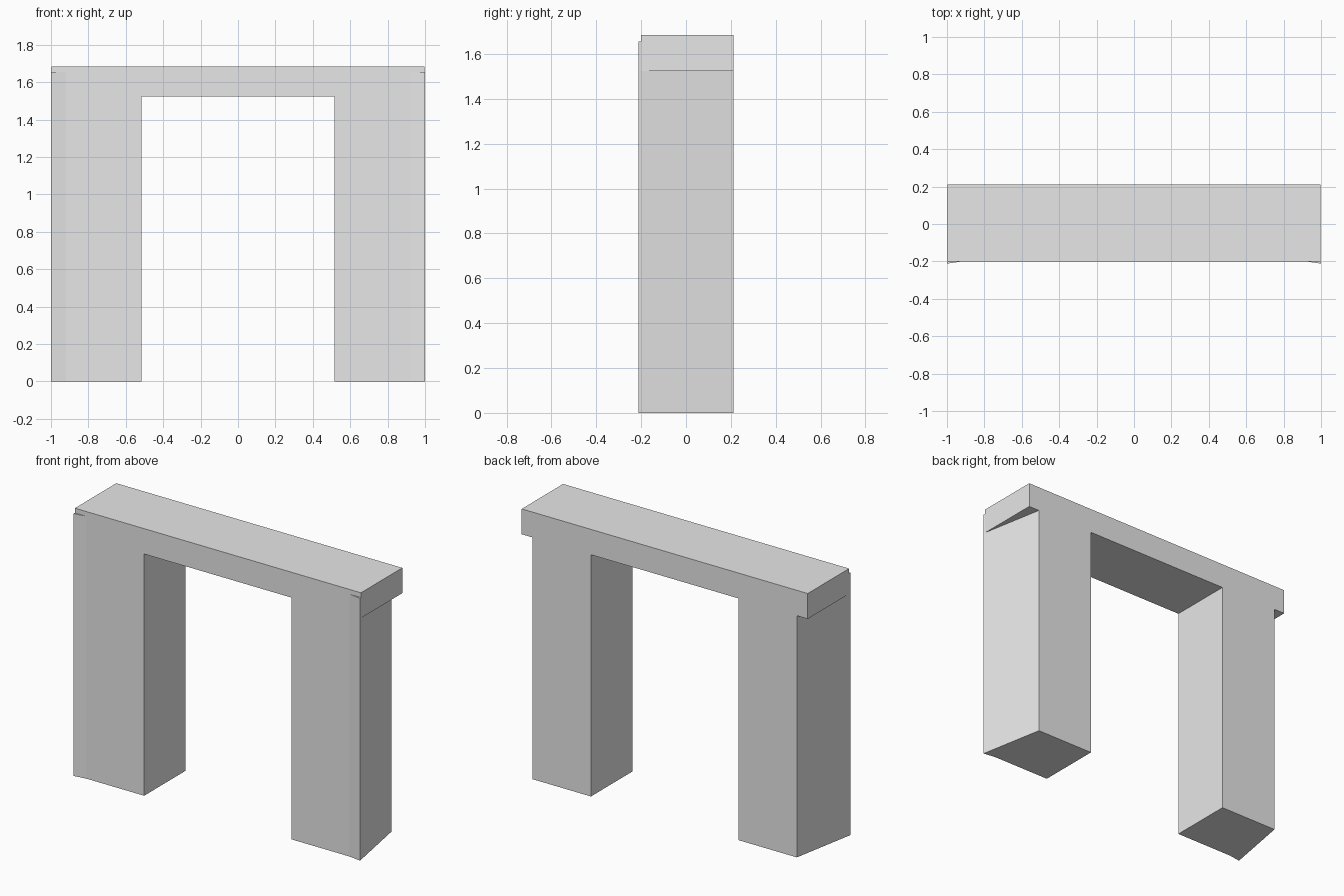
import bpy
import bmesh

cube = bpy.data.objects.get("Cube")
if cube:
    bpy.data.objects.remove(cube, do_unlink=True)

# One plain colour
grey = bpy.data.materials.new("light_grey")
grey.use_nodes = True
colour = (0.8, 0.8, 0.8, 1)
grey.diffuse_color = colour
grey.node_tree.nodes["Principled BSDF"].inputs["Base Color"].default_value = colour

FRONT, BACK = -0.2, 0.212
BEAM_BOTTOM, BEAM_TOP = 1.525, 1.685
PILLAR_TOP = 1.655


def extruded(name, outline, bottom, top):
    """Flat-shaded prism from a plan outline."""
    bm = bmesh.new()
    face = bm.faces.new([bm.verts.new((x, y, bottom)) for x, y in outline])
    up = bmesh.ops.extrude_face_region(bm, geom=[face])["geom"]
    verts = [v for v in up if isinstance(v, bmesh.types.BMVert)]
    bmesh.ops.translate(bm, verts=verts, vec=(0, 0, top - bottom))
    bmesh.ops.recalc_face_normals(bm, faces=bm.faces[:])
    mesh = bpy.data.meshes.new(name)
    bm.to_mesh(mesh)
    bm.free()
    mesh.materials.append(grey)
    obj = bpy.data.objects.new(name, mesh)
    bpy.context.collection.objects.link(obj)
    return obj


# Beam across the top, including the span between the pillars
extruded("top_beam",
         [(-0.998, FRONT), (0.998, FRONT), (0.998, BACK), (-0.998, BACK)],
         BEAM_BOTTOM, BEAM_TOP)

# Pillar body, narrowing to the back under the beam's overhang,
# with a slightly flared front outer corner
pillar = [(0.515, FRONT), (0.92, FRONT), (1.0, -0.212),
          (0.922, BACK), (0.515, BACK)]
# Upper tip of the flare that stands in front of the beam
flare = [(0.92, FRONT), (1.0, -0.212), (0.998, FRONT)]

for side, sign in (("left", 1), ("right", -1)):
    extruded(side + "_pillar", [(sign * x, y) for x, y in pillar], 0, BEAM_BOTTOM)
    extruded(side + "_corner_flare", [(sign * x, y) for x, y in flare],
             BEAM_BOTTOM, PILLAR_TOP)
